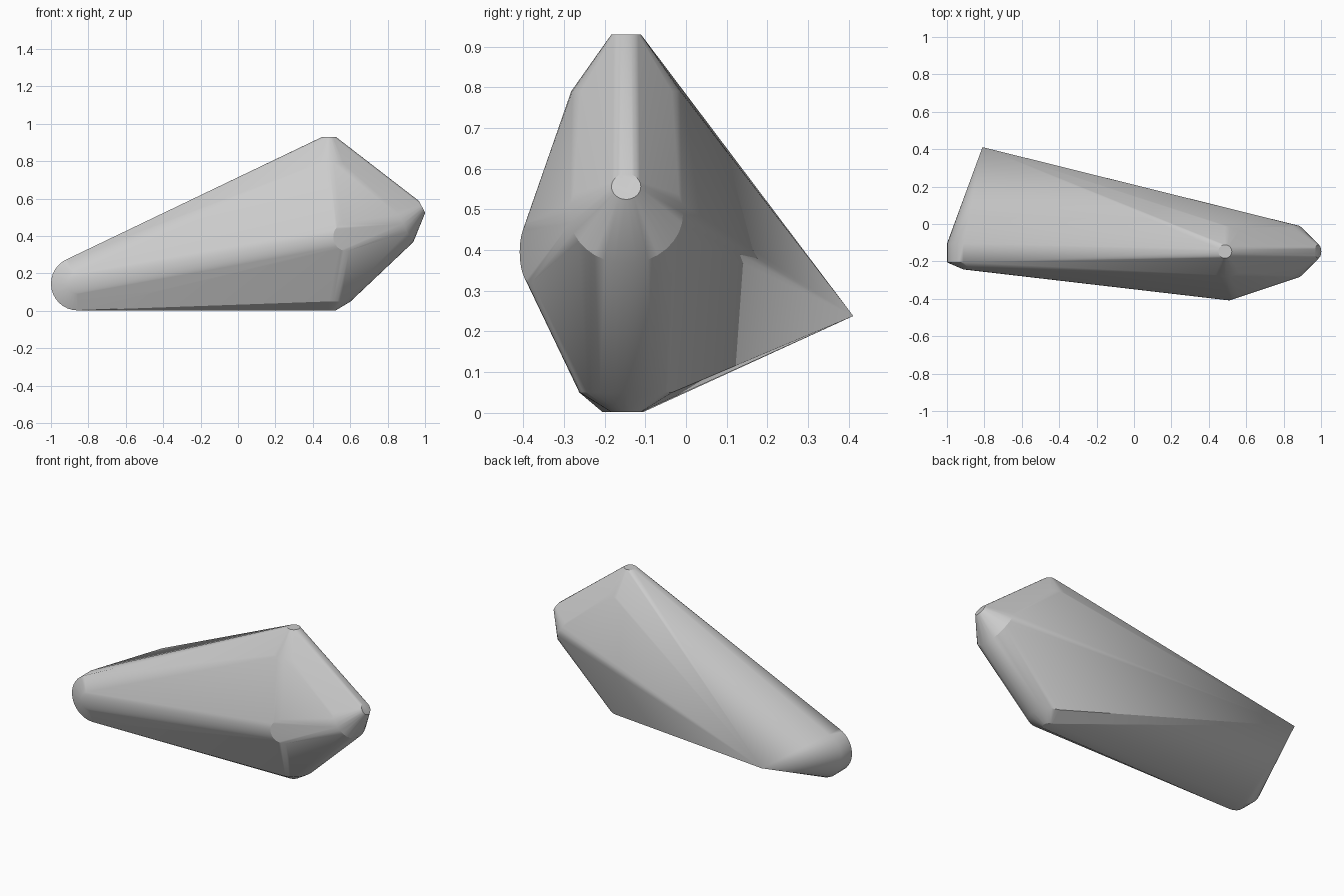
import bpy, bmesh, math
from mathutils import Vector

cube = bpy.data.objects.get("Cube")
if cube:
    bpy.data.objects.remove(cube, do_unlink=True)

bm = bmesh.new()


def ring(centre, axis, radius, sides=32):
    """Add a loose circle of points around an axis."""
    turn = Vector(axis).to_track_quat('Z', 'Y')
    for i in range(sides):
        a = math.tau * i / sides
        offset = Vector((math.cos(a), math.sin(a), 0)) * radius
        bm.verts.new(Vector(centre) + turn @ offset)


MID = -0.147
UP = (0, 0, 1)
NOSE = (0.88, 0, 0.48)
SIDE = (0, -1, 0)

# Tapered top
ring((0.487, MID, 0.93), UP, 0.036)
ring((0.487, MID, 0.79), UP, 0.135)
# Tapered bottom
ring((0.487, MID, 0.002), UP, 0.036)
ring((0.487, MID, 0.05), UP, 0.115)
# Tapered nose
ring((0.984, MID, 0.556), NOSE, 0.036)
ring((0.87, MID, 0.49), NOSE, 0.14)
# Front boss, turned slightly towards the nose
ring((0.58, -0.383, 0.395), (0.34, -0.94, 0), 0.075)
# Rounded tail with a tapered face
ring((-0.857, -0.243, 0.145), SIDE, 0.055)
ring((-0.857, -0.205, 0.145), SIDE, 0.143)
ring((-0.857, -0.105, 0.145), SIDE, 0.143)
# Sharp rear tip
bm.verts.new((-0.81, 0.411, 0.238))

# Stretch one skin over all the rings
hull = bmesh.ops.convex_hull(bm, input=bm.verts[:])
spare = {g for g in hull["geom_interior"] + hull["geom_unused"]
         if isinstance(g, bmesh.types.BMVert)}
bmesh.ops.delete(bm, geom=list(spare), context='VERTS')
bmesh.ops.dissolve_limit(bm, angle_limit=0.005, verts=bm.verts[:], edges=bm.edges[:])
bmesh.ops.recalc_face_normals(bm, faces=bm.faces[:])

mesh = bpy.data.meshes.new("hull_body")
bm.to_mesh(mesh)
bm.free()
body = bpy.data.objects.new("hull_body", mesh)
bpy.context.collection.objects.link(body)

# Plain grey surface
grey = bpy.data.materials.new("plain_grey")
grey.use_nodes = True
colour = (0.6, 0.6, 0.6, 1)
grey.diffuse_color = colour
grey.node_tree.nodes["Principled BSDF"].inputs["Base Color"].default_value = colour
mesh.materials.append(grey)

# Smooth curves, crisp corners
bpy.ops.object.select_all(action='DESELECT')
body.select_set(True)
bpy.context.view_layer.objects.active = body
bpy.ops.object.shade_smooth_by_angle(angle=math.radians(25))
